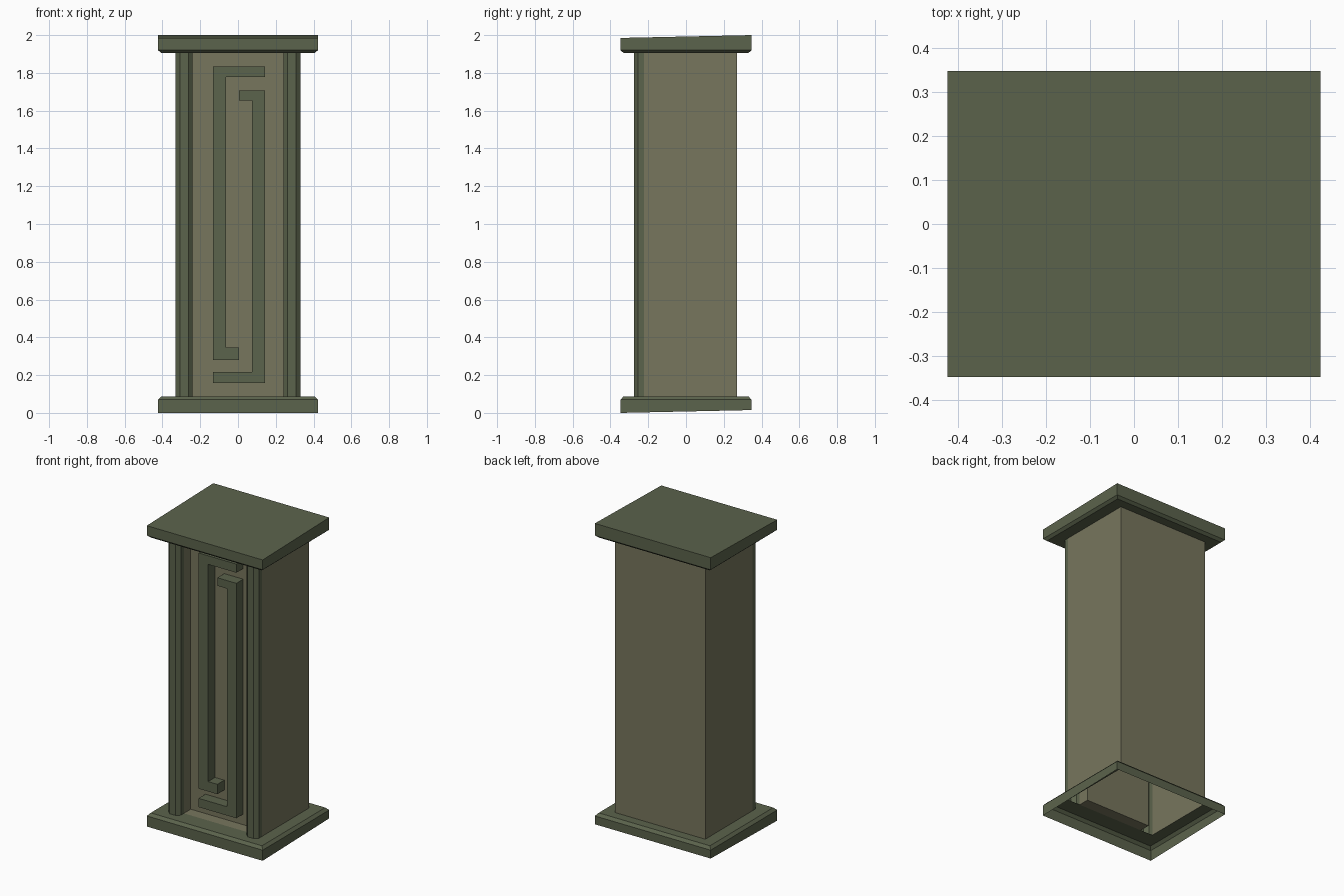
import bpy, bmesh

if "Cube" in bpy.data.objects:
    bpy.data.objects.remove(bpy.data.objects["Cube"])

def material(name, rgb):
    m = bpy.data.materials.new(name)
    m.diffuse_color = (*rgb, 1)
    m.use_nodes = True
    m.node_tree.nodes["Principled BSDF"].inputs["Base Color"].default_value = m.diffuse_color
    return m

GREEN = material("green_paint", (0.105, 0.125, 0.072))
BROWN = material("olive_panel", (0.185, 0.18, 0.11))

def finish(bm, name, mat):
    bmesh.ops.recalc_face_normals(bm, faces=bm.faces)
    me = bpy.data.meshes.new(name)
    bm.to_mesh(me)
    bm.free()
    ob = bpy.data.objects.new(name, me)
    bpy.context.collection.objects.link(ob)
    me.materials.append(mat)
    return ob

def walls(bm, lo, hi, skip=(), closed=True):
    """Join two matching outlines with quads."""
    n = len(lo)
    for i in range(n if closed else n - 1):
        if i not in skip:
            j = (i + 1) % n
            bm.faces.new((lo[i], lo[j], hi[j], hi[i]))

Z0, Z1 = 0.088, 1.905            # shaft bottom and top
HX, BACK, FRONT, PANEL, IN = 0.33, 0.27, -0.222, -0.15, 0.24

# Base and cap: hollow chamfered slabs with one slightly sloping outer edge
def rect(bm, hx, y0, y1, z0, z1):
    return [bm.verts.new(p) for p in
            ((-hx, y0, z0), (hx, y0, z0), (hx, y1, z1), (-hx, y1, z1))]

def slab(name, rings, cap):
    bm = bmesh.new()
    loops = [rect(bm, *r) for r in rings]
    for a, b in zip(loops, loops[1:]):
        walls(bm, a, b)
    if cap:
        bm.faces.new(loops[0])
    return finish(bm, name, GREEN)

X, Y, C = 0.423, 0.347, 0.017
slab("base", [(X, -Y, Y, 0, 0.015), (X, -Y, Y, 0.07, 0.07),
              (X - C, -Y + C, Y - C, Z0, Z0), (HX, FRONT, BACK, Z0, Z0)], False)
slab("cap", [(X, -Y, Y, 1.985, 2.0), (X, -Y, Y, 1.92, 1.92),
             (X - C, -Y + C, Y - C, Z1, Z1), (HX, FRONT, BACK, Z1, Z1)], True)

# Shaft: box with a recessed front, open behind the pillars
bm = bmesh.new()
plan = [(-HX, BACK), (-HX, FRONT), (-IN, FRONT), (-IN, PANEL),
        (IN, PANEL), (IN, FRONT), (HX, FRONT), (HX, BACK)]
lo, hi = [[bm.verts.new((x, y, z)) for x, y in plan] for z in (Z0, Z1)]
walls(bm, lo, hi, skip=(1, 5))
for ring in (lo, hi):            # recess floor and ceiling
    bm.faces.new(ring[2:6])
finish(bm, "shaft", BROWN)

# Chamfered front pillars
def pillar(name, s):
    bm = bmesh.new()
    prof = [(HX, FRONT), (HX, -0.254), (0.307, -0.275),
            (0.263, -0.275), (IN, -0.254), (IN, FRONT)]
    lo, hi = [[bm.verts.new((s * x, y, z)) for x, y in prof] for z in (Z0, Z1)]
    walls(bm, lo, hi, closed=False)
    bm.normal_update()
    ob = finish(bm, name, GREEN)
    # outward normals: the front face must look towards -y
    if ob.data.polygons[2].normal.y > 0:
        ob.data.flip_normals()

pillar("left_pillar", -1)
pillar("right_pillar", 1)

# Raised fret: two interlocking C-shaped bars standing on the panel
def fret(name, outline):
    bm = bmesh.new()
    back, front = [[bm.verts.new((x, y, z)) for x, z in outline]
                   for y in (PANEL, FRONT)]
    walls(bm, back, front)
    bm.faces.new(front)
    ob = finish(bm, name, GREEN)
    if ob.data.polygons[-1].normal.y > 0:
        ob.data.flip_normals()

L, L2, M, R2, R = -0.132, -0.063, 0.005, 0.074, 0.143
fret("left_fret", [(R, 1.835), (L, 1.835), (L, 0.28), (M, 0.28),
                   (M, 0.345), (L2, 0.345), (L2, 1.778), (R, 1.778)])
fret("right_fret", [(L, 0.158), (R, 0.158), (R, 1.708), (M, 1.708),
                    (M, 1.655), (R2, 1.655), (R2, 0.216), (L, 0.216)])
